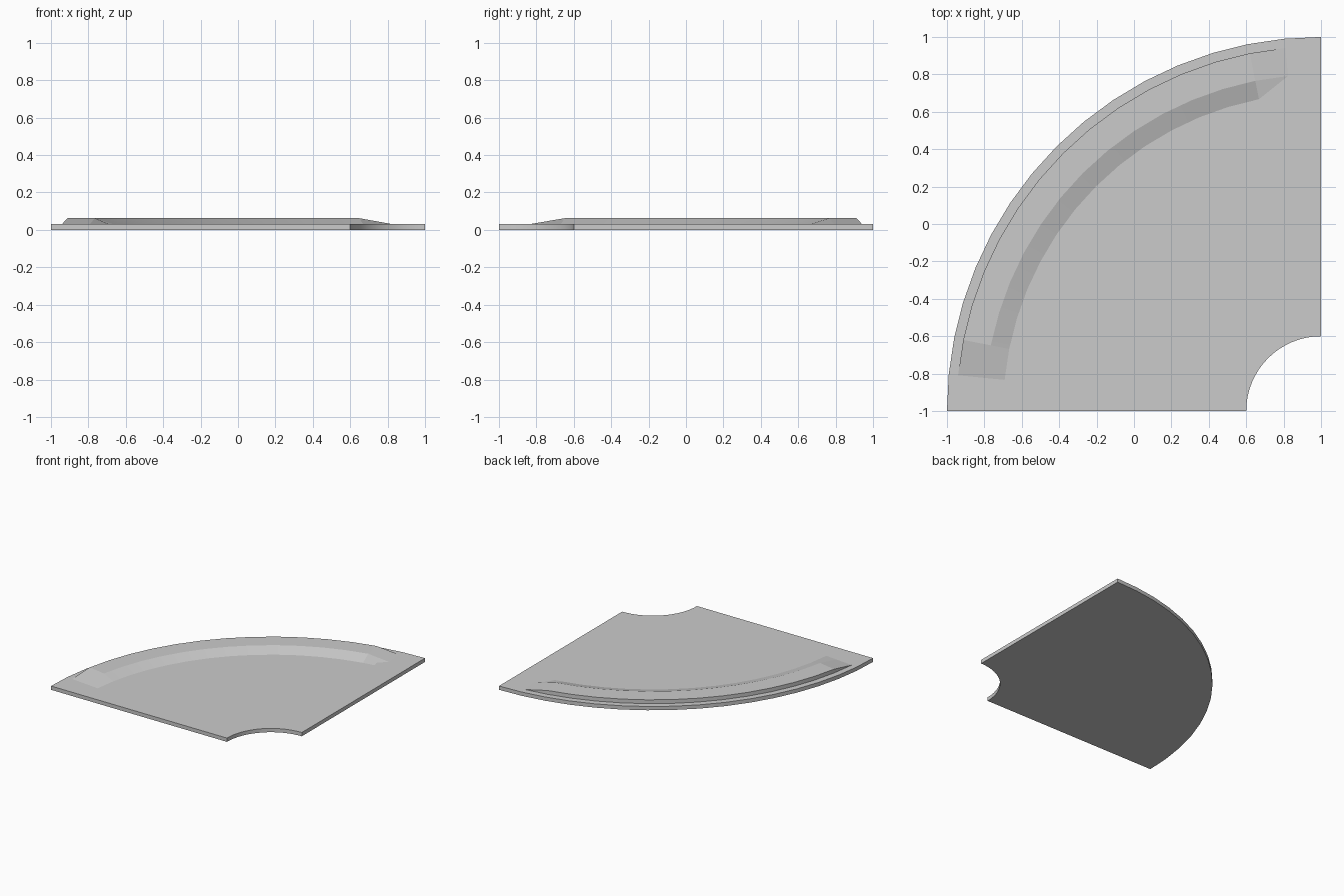
import bpy
import bmesh
from math import cos, sin, radians

cube = bpy.data.objects.get("Cube")
if cube:
    bpy.data.objects.remove(cube, do_unlink=True)

STEPS = 16                 # facets in the quarter turn
SLAB = 0.031               # slab thickness
TOP = 0.0625               # height of the raised kerb

grey = bpy.data.materials.new("plain grey")
grey.use_nodes = True
colour = (0.6, 0.6, 0.6, 1)
grey.diffuse_color = colour
grey.node_tree.nodes["Principled BSDF"].inputs["Base Color"].default_value = colour


def sweep(name, first, last, profile, closed):
    """Turn a (radius, height) profile about the front left corner."""
    bm = bmesh.new()
    rings = []
    for i in range(first, last + 1):
        a = radians(90 * i / STEPS)
        rings.append([bm.verts.new((1 - r * cos(a), -1 + r * sin(a), z))
                      for r, z in profile(i)])
    n = len(rings[0])
    for p, q in zip(rings, rings[1:]):
        for j in range(n if closed else n - 1):
            k = (j + 1) % n
            bm.faces.new((p[j], q[j], q[k], p[k]))
    if closed:
        bm.faces.new(rings[0])
        bm.faces.new(rings[-1][::-1])
    bmesh.ops.remove_doubles(bm, verts=bm.verts, dist=1e-5)
    mesh = bpy.data.meshes.new(name)
    bm.to_mesh(mesh)
    bm.free()
    mesh.materials.append(grey)
    obj = bpy.data.objects.new(name, mesh)
    bpy.context.collection.objects.link(obj)
    bpy.ops.object.select_all(action='DESELECT')
    obj.select_set(True)
    bpy.context.view_layer.objects.active = obj
    bpy.ops.object.shade_smooth_by_angle(angle=radians(8))
    return obj


def slab_profile(i):
    return [(0.4, 0), (0.4, SLAB), (2, SLAB), (2, 0)]


def kerb_profile(i):
    # The kerb ramps down to the slab at both ends
    z = SLAB if i in (1, STEPS - 1) else TOP
    return [(1.7, SLAB), (1.8, z), (1.95, z), (1.95, SLAB)]


# Quarter ring floor
sweep("curved_slab", 0, STEPS, slab_profile, True)

# Raised kerb with a sloped inner side and an upright outer side
sweep("raised_kerb", 1, STEPS - 1, kerb_profile, False)
